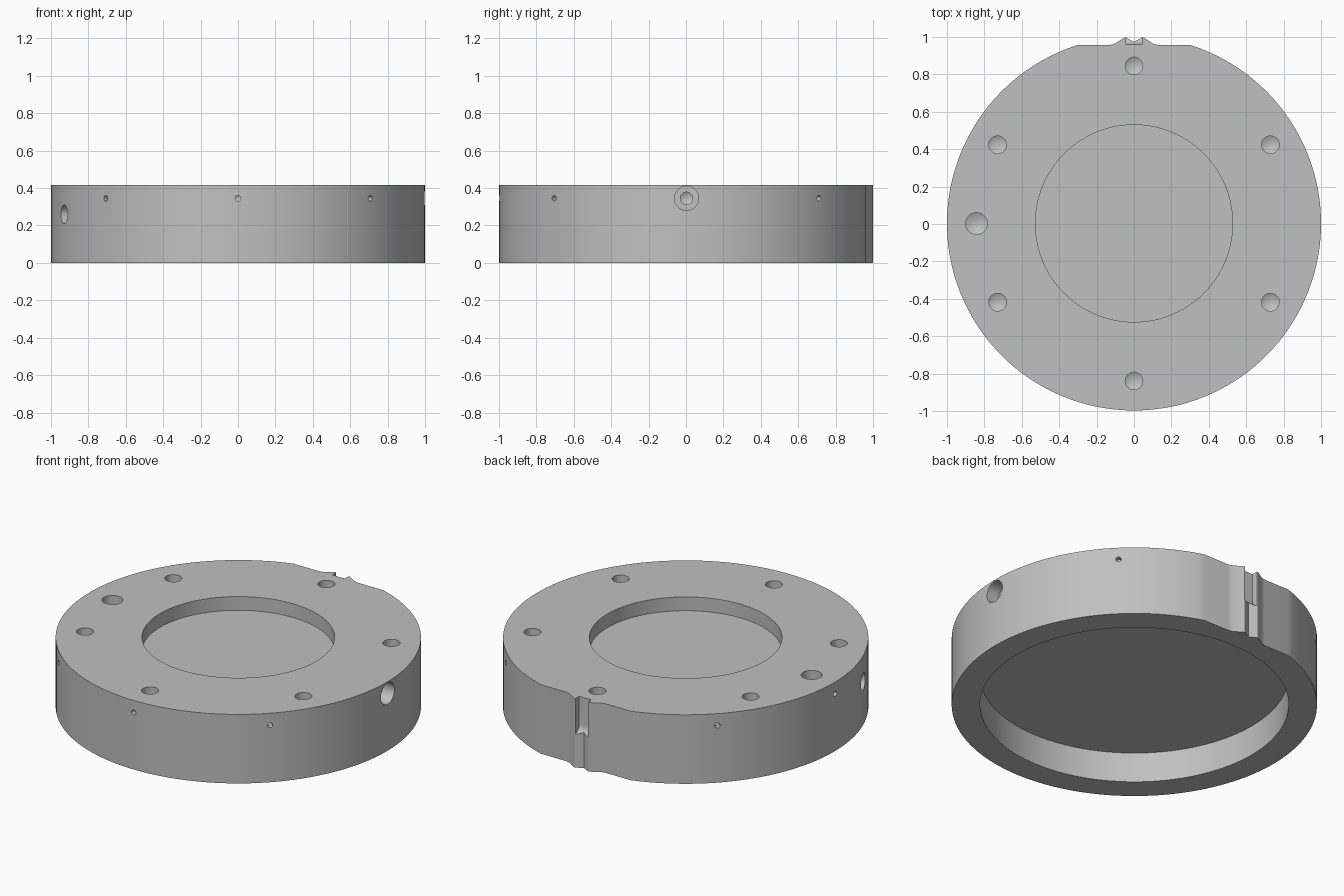
import bpy
import bmesh
from math import asin, cos, sin, pi, radians
from mathutils import Matrix, Vector

cube = bpy.data.objects.get("Cube")
if cube:
    bpy.data.objects.remove(cube, do_unlink=True)

HEIGHT = 0.417
CENTRE = Vector((0, 0.003, 0))

steel = bpy.data.materials.new("satin_grey")
steel.use_nodes = True
GREY = (0.53, 0.53, 0.53, 1)
steel.diffuse_color = GREY
steel.node_tree.nodes["Principled BSDF"].inputs["Base Color"].default_value = GREY


def finish(bm, name):
    bmesh.ops.recalc_face_normals(bm, faces=bm.faces)
    mesh = bpy.data.meshes.new(name)
    bm.to_mesh(mesh)
    bm.free()
    mesh.materials.append(steel)
    obj = bpy.data.objects.new(name, mesh)
    bpy.context.collection.objects.link(obj)
    return obj


def extrude(bm, points, offset):
    """Close a flat outline and extrude it into a solid."""
    face = bm.faces.new([bm.verts.new(p) for p in points])
    new = bmesh.ops.extrude_face_region(bm, geom=[face])["geom"]
    verts = [v for v in new if isinstance(v, bmesh.types.BMVert)]
    bmesh.ops.translate(bm, verts=verts, vec=offset)


def drill(bm, origin, direction, profile, sides=32):
    """Revolved cutter: profile is (radius, depth) along the direction."""
    turn = Vector(direction).to_track_quat('Z', 'Y').to_matrix().to_4x4()
    place = Matrix.Translation(CENTRE + Vector(origin)) @ turn
    rows = []
    for r, d in [(0, profile[0][1])] + profile:
        count = sides if r else 1
        rows.append([bm.verts.new(place @ Vector((r * cos(2 * pi * i / sides),
                                                 r * sin(2 * pi * i / sides), d)))
                     for i in range(count)])
    for a, b in zip(rows, rows[1:]):
        for i in range(sides):
            j = (i + 1) % sides
            quad = [a[i % len(a)], a[j % len(a)], b[j % len(b)], b[i % len(b)]]
            bm.faces.new(list(dict.fromkeys(quad)))


def radial(bm, degrees, z, profile):
    """Drill into the rim towards the axis."""
    out = Vector((cos(radians(degrees)), sin(radians(degrees)), 0))
    drill(bm, out + Vector((0, 0, z)), -out, profile)


# Ring outline: round rim, flat at the back and a grooved index lip
half = [(0.13, 0.957), (0.105, 0.963), (0.05, 0.997), (0.043, 0.997)]
outline = half + [(0, 0.974)] + [(-x, y) for x, y in reversed(half)]
start = pi / 2 + asin(0.30)
sweep = 2 * pi - 2 * asin(0.30)
STEPS = 160
for i in range(STEPS + 1):
    a = start + sweep * i / STEPS
    outline.append((cos(a), sin(a) + CENTRE.y))
bm = bmesh.new()
extrude(bm, [(x, y, 0) for x, y in outline], (0, 0, HEIGHT))
body = finish(bm, "ring_body")

cut = bmesh.new()
# Upper and lower recesses
drill(cut, (0, 0, HEIGHT), (0, 0, -1), [(0.527, -0.05), (0.527, 0.083), (0, 0.083)], 128)
drill(cut, (0, 0, 0), (0, 0, 1), [(0.845, -0.05), (0.845, 0.182), (0, 0.182)], 128)

# Six bolt holes and one larger locating hole in the top
for k in range(6):
    a = radians(30 + 60 * k)
    drill(cut, (0.842 * cos(a), 0.842 * sin(a), HEIGHT), (0, 0, -1),
          [(0.047, -0.05), (0.047, 0.14), (0, 0.165)])
drill(cut, (-0.842, 0, HEIGHT), (0, 0, -1), [(0.058, -0.05), (0.058, 0.14), (0, 0.17)])

# Small set-screw holes round the rim
for angle in (45, 135, 180, 225, 270, 315):
    radial(cut, angle, 0.345, [(0.015, -0.05), (0.015, 0.03), (0, 0.04)])

# Counterbored port and plain side port
radial(cut, 0, 0.345, [(0.065, -0.05), (0.065, 0.08), (0.033, 0.08), (0.033, 0.18), (0, 0.2)])
radial(cut, 201.6, 0.26, [(0.05, -0.05), (0.05, 0.06), (0, 0.06)])

# Slot in the lip with a curved run-out at its foot
slot = [(1.05, 0.45), (0.96, 0.45), (0.96, 0.25)]
slot += [(1.01 - 0.05 * cos(a), 0.25 - 0.05 * sin(a))
         for a in [pi / 2 * i / 8 for i in range(1, 9)]]
slot.append((1.05, 0.20))
extrude(cut, [(-0.042, y, z) for y, z in slot], (0.084, 0, 0))
cutter = finish(cut, "hole_cutter")
cutter.hide_render = True

# Cut everything out, then shade
mod = body.modifiers.new("holes", 'BOOLEAN')
mod.operation = 'DIFFERENCE'
mod.solver = 'EXACT'
mod.object = cutter
bpy.context.view_layer.objects.active = body
body.select_set(True)
cutter.select_set(False)
bpy.ops.object.modifier_apply(modifier=mod.name)
bpy.data.objects.remove(cutter, do_unlink=True)
bpy.ops.object.shade_smooth_by_angle(angle=radians(25))
